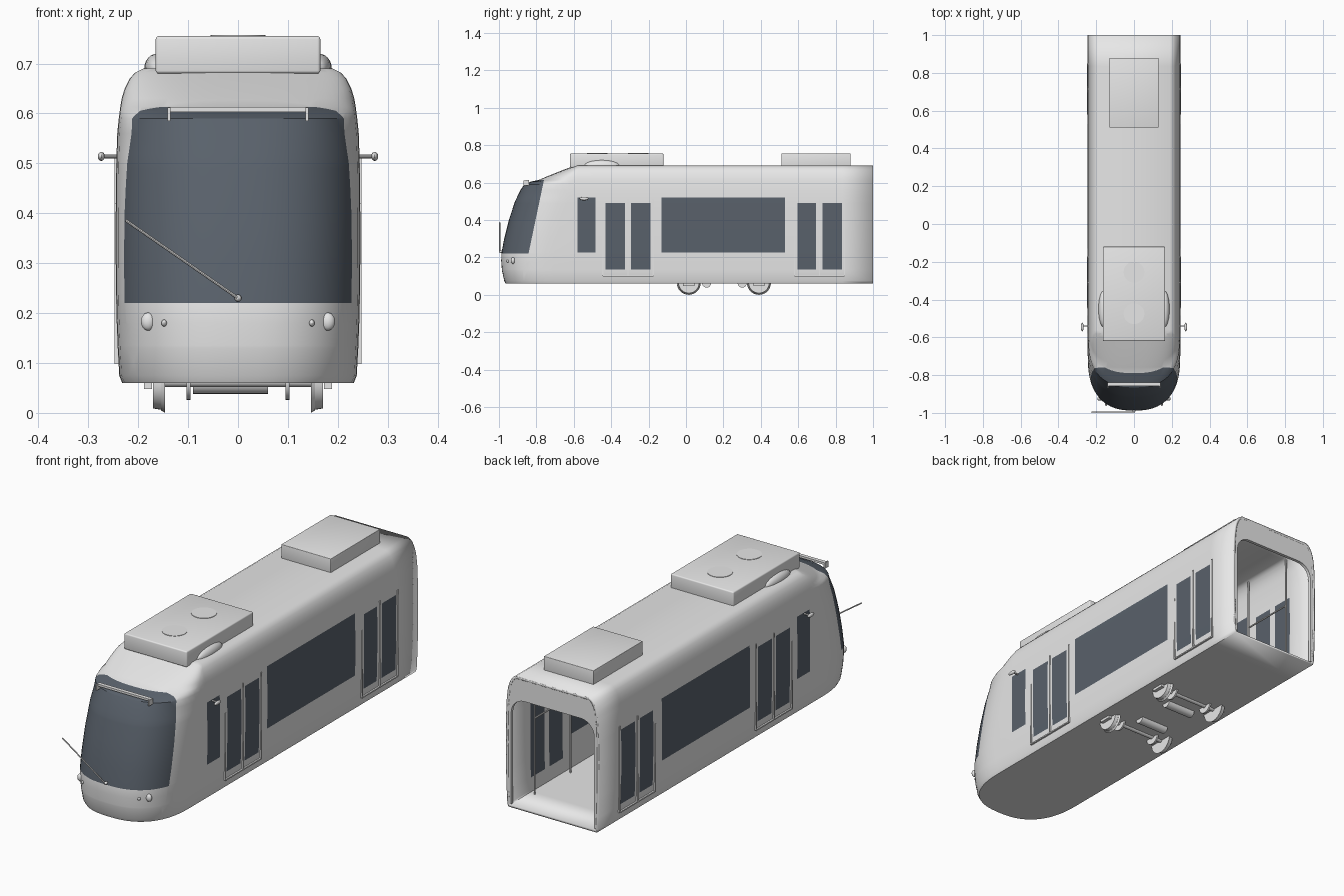
import bpy, bmesh, math
from mathutils import Vector

if "Cube" in bpy.data.objects:
    bpy.data.objects.remove(bpy.data.objects["Cube"], do_unlink=True)


def make_material(name, rgb):
    m = bpy.data.materials.new(name)
    m.use_nodes = True
    m.diffuse_color = (*rgb, 1)
    m.node_tree.nodes["Principled BSDF"].inputs["Base Color"].default_value = (*rgb, 1)
    return m


GREY = make_material("light_grey_paint", (0.8, 0.8, 0.8))
GLASS = make_material("dark_tinted_glass", (0.10, 0.12, 0.147))


def finish(bm, name, smooth=True):
    mesh = bpy.data.meshes.new(name)
    bm.to_mesh(mesh)
    bm.free()
    ob = bpy.data.objects.new(name, mesh)
    bpy.context.collection.objects.link(ob)
    mesh.materials.append(GREY)
    if smooth:
        bpy.ops.object.select_all(action="DESELECT")
        ob.select_set(True)
        bpy.context.view_layer.objects.active = ob
        bpy.ops.object.shade_smooth_by_angle(angle=math.radians(32))
    return ob


def box(name, lo, hi, bevel=0):
    bm = bmesh.new()
    bmesh.ops.create_cube(bm, size=1)
    for v in bm.verts:
        v.co = [(a + b) / 2 + c * (b - a) for a, b, c in zip(lo, hi, v.co)]
    if bevel:
        bmesh.ops.bevel(bm, geom=bm.edges[:], offset=bevel, segments=3, affect="EDGES", profile=0.5)
    return finish(bm, name, bool(bevel))


def rod(name, a, b, r, r2=None, sides=20):
    a, b = Vector(a), Vector(b)
    bm = bmesh.new()
    bmesh.ops.create_cone(bm, cap_ends=True, segments=sides, radius1=r,
                          radius2=r if r2 is None else r2, depth=(b - a).length)
    turn = (b - a).to_track_quat("Z", "Y")
    for v in bm.verts:
        v.co = turn @ v.co + (a + b) / 2
    return finish(bm, name)


def ball(name, centre, size):
    bm = bmesh.new()
    bmesh.ops.create_uvsphere(bm, u_segments=20, v_segments=12, radius=1)
    for v in bm.verts:
        v.co = [c + s * p for c, s, p in zip(centre, size, v.co)]
    return finish(bm, name)


# Body sections: height, half width, nose position
SECTIONS = [
    (.06, .232, -.965), (.075, .238, -.972), (.13, .241, -.984), (.18, .243, -.988),
    (.22, .244, -.987), (.3, .245, -.972), (.4, .245, -.947), (.5, .244, -.914),
    (.56, .242, -.885), (.59, .239, -.865), (.605, .237, -.83), (.613, .236, -.79),
    (.63, .233, -.75), (.65, .227, -.7), (.67, .217, -.65), (.682, .206, -.618),
    (.69, .19, -.598)]
POWER = 2.5


def nose_depth(z):
    return min(.28, .04 + (.69 - z) * 2)


def section_at(z):
    for (z0, w0, f0), (z1, w1, f1) in zip(SECTIONS, SECTIONS[1:]):
        if z <= z1:
            t = (z - z0) / (z1 - z0)
            return w0 + t * (w1 - w0), f0 + t * (f1 - f0)


def nose_y(x, z):
    w, f = section_at(z)
    d = nose_depth(z)
    return f + d - d * (1 - (abs(x) / w) ** POWER) ** (1 / POWER)


# Side glazing: y range, z range
DOOR_Z, WINDOW_Z = (.135, .49), (.225, .52)
WINDOWS = [((-.58, -.485), WINDOW_Z), ((-.13, .53), WINDOW_Z)]
WINDOWS += [(span, DOOR_Z) for span in ((-.43, -.325), (-.295, -.19), (.595, .695), (.73, .835))]

# Body shell
bm = bmesh.new()
rings = []
STEPS = 14
for z, w, f in SECTIONS:
    d = nose_depth(z)
    half = []
    for i in range(STEPS + 1):
        t = i / STEPS * math.pi / 2
        half.append((w * math.sin(t) ** (2 / POWER), f + d - d * max(math.cos(t), 0) ** (2 / POWER)))
    half.append((w, 1))
    outline = half[::-1] + [(-x, y) for x, y in half[1:]]
    rings.append([bm.verts.new((x, y, z)) for x, y in outline])
for low, high in zip(rings, rings[1:]):
    for i in range(len(low) - 1):
        bm.faces.new((low[i], low[i + 1], high[i + 1], high[i]))
bm.faces.new(rings[0])
roof = bm.faces.new(rings[-1])
bmesh.ops.recalc_face_normals(bm, faces=bm.faces[:])
if roof.normal.z < 0:
    bmesh.ops.reverse_faces(bm, faces=bm.faces[:])


def cut(point, normal):
    bmesh.ops.bisect_plane(bm, geom=bm.verts[:] + bm.edges[:] + bm.faces[:],
                           plane_co=point, plane_no=normal, dist=1e-5)


RAKE = .21
for z in DOOR_Z + WINDOW_Z:
    cut((0, 0, z), (0, 0, 1))
for span, _ in WINDOWS:
    for y in span:
        cut((0, y, 0), (0, 1, 0))
cut((0, -.84, .23), (0, 1, -RAKE))
bm.normal_update()
for face in bm.faces:
    c = face.calc_center_median()
    screen = .22 < c.z < .613 and c.y < -.84 + (c.z - .23) * RAKE
    side = abs(face.normal.x) > .9 and any(
        a < c.y < b and lo < c.z < hi for (a, b), (lo, hi) in WINDOWS)
    face.material_index = int(screen or side)
body = finish(bm, "body_shell")
body.data.materials.append(GLASS)
wall = body.modifiers.new("wall", "SOLIDIFY")
wall.thickness = .012
wall.offset = -1

# Rear end frame with an arched opening
bm = bmesh.new()
right = [(w - .002, z - .001) for z, w, f in SECTIONS if z > .07]
arch = [(.218, .075)]
for i in range(9):
    t = i / 8 * math.pi / 2
    arch.append((.148 + .07 * math.cos(t), .51 + .07 * math.sin(t)))
loop = right + [(-x, z) for x, z in right[::-1]] + [(-x, z) for x, z in arch] + arch[::-1]
end = bm.faces.new([bm.verts.new((x, .985, z)) for x, z in loop])
grown = bmesh.ops.extrude_face_region(bm, geom=[end])["geom"]
for v in grown:
    if isinstance(v, bmesh.types.BMVert):
        v.co.y = 1
bmesh.ops.recalc_face_normals(bm, faces=bm.faces[:])
finish(bm, "rear_end_frame", False)

# Roof equipment
box("front_roof_unit", (-.165, -.62, .68), (.165, -.12, .755), .006)
box("rear_roof_unit", (-.13, .51, .68), (.13, .88, .755), .002)
for y in (-.255, -.475):
    rod("roof_fan", (0, y, .75), (0, y, .757), .055, sides=32)

# Windscreen fittings
box("screen_bar", (-.14, -.858, .603), (.14, -.84, .613))
for s in (-1, 1):
    box("screen_bar_end", (s * .138 - .003, -.868, .585), (s * .138 + .003, -.84, .612))
rod("wiper", (0, -.996, .23), (-.225, -.996, .386), .003, sides=8)
ball("wiper_pivot", (0, -.99, .23), (.007, .009, .007))

# Fittings mirrored on both sides
for s in (-1, 1):
    for name, x, z, r in (("headlight", .18, .183, .018), ("marker_light", .148, .18, .007)):
        ball(name, (s * x, nose_y(x, z), z), (r * .8, .011, r))
    ball("roof_fairing", (s * .162, -.45, .69), (.026, .095, .03))
    rod("mirror_arm", (s * .238, -.54, .514), (s * .272, -.54, .514), .004, sides=10)
    ball("mirror", (s * .274, -.545, .514), (.007, .024, .009))
    for start, stop in ((-.445, -.175), (.58, .848)):
        middle = (start + stop) / 2
        xs = sorted((s * .238, s * .2475))
        box("door_sill_trim", (xs[0], start, .098), (xs[1], stop, .104))
        for y, top in ((start, .42), (middle, .51), (stop, .51)):
            box("door_trim", (xs[0], y - .003, .1), (xs[1], y + .003, top))
        # Interior hand poles
        for y in (start, stop):
            rod("hand_pole", (s * .2, y, .07), (s * .2, y, .68), .004, sides=10)
        rod("grab_rail", (s * .2, start, .43), (s * .2, stop, .43), .004, sides=10)
for y in (-.31, .65):
    rod("centre_pole", (0, y, .07), (0, y, .68), .004, sides=10)

# Bogie
for y in (.015, .39):
    rod("axle", (-.16, y, .064), (.16, y, .064), .012)
    for s in (-1, 1):
        rod("wheel", (s * .153, y, .064), (s * .17, y, .064), .058, .055, sides=36)
        rod("wheel_flange", (s * .146, y, .064), (s * .154, y, .064), .064, .059, sides=36)
        rod("brake_disc", (s * .095, y, .064), (s * .103, y, .064), .038, sides=28)
        box("axle_box", (s * .18 - .008, y - .03, .048), (s * .18 + .008, y + .03, .066))
for y in (.11, .3):
    rod("bogie_motor", (-.09, y, .062), (.06, y, .062), .024)
